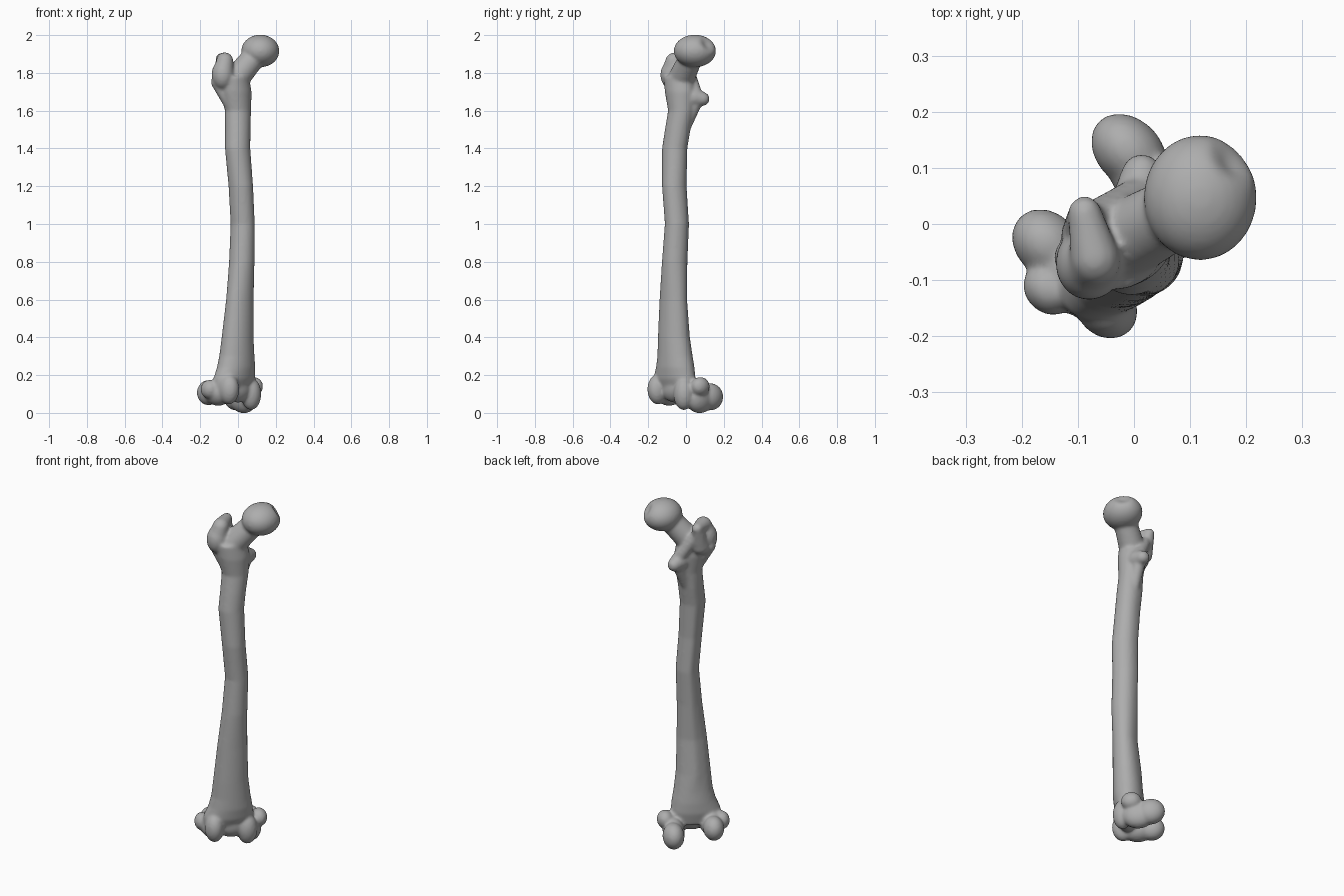
import bpy, bmesh, math
from mathutils import Vector, Matrix

cube = bpy.data.objects.get("Cube")
if cube:
    bpy.data.objects.remove(cube, do_unlink=True)

bone_grey = bpy.data.materials.new("bone_grey")
bone_grey.use_nodes = True
colour = (0.42, 0.42, 0.42, 1)
bone_grey.diffuse_color = colour
bone_grey.node_tree.nodes["Principled BSDF"].inputs["Base Color"].default_value = colour

TWIST = Matrix.Rotation(math.radians(45), 4, 'Z')   # knee axis against hip axis
bm = bmesh.new()


def blob(centre, radii, frame=Matrix.Identity(4)):
    """Ellipsoid in the given frame; returns its vertices."""
    place = frame @ Matrix.Translation(centre) @ Matrix.Diagonal((*radii, 1))
    return bmesh.ops.create_uvsphere(bm, u_segments=32, v_segments=20,
                                     radius=1, matrix=place)["verts"]


def limb(p, rp, q, rq, steps=8):
    """Tapered rounded rod made of closely spaced balls."""
    p, q = Vector(p), Vector(q)
    for i in range(steps + 1):
        t = i / steps
        blob(p.lerp(q, t), [rp + (rq - rp) * t] * 3)


def shaft(rows, sides=32):
    """Loft of twisted ovals with a ridge along the back."""
    rings = []
    for z, x, y, wide, deep in rows:
        ridge = 0.1 if 0.35 < z < 1.6 else 0
        ring = []
        for i in range(sides):
            a = math.tau * i / sides
            k = 1 + ridge * math.exp(-((a - math.pi / 2) / 0.3) ** 2)
            p = TWIST @ Vector((wide * k * math.cos(a), deep * k * math.sin(a), 0))
            ring.append(bm.verts.new(p + Vector((x, y, z))))
        rings.append(ring)
    for low, high in zip(rings, rings[1:]):
        for i in range(sides):
            j = (i + 1) % sides
            bm.faces.new((low[i], low[j], high[j], high[i]))
    bm.faces.new(rings[0][::-1])
    bm.faces.new(rings[-1])


# shaft: height, centre x, centre y, half width, half depth
shaft([
    (0.11, -0.03, -0.06, 0.13, 0.06),
    (0.18, -0.02, -0.06, 0.135, 0.08),
    (0.24, -0.01, -0.057, 0.118, 0.083),
    (0.3, -0.006, -0.058, 0.105, 0.08),
    (0.4, -0.002, -0.064, 0.094, 0.074),
    (0.6, 0.01, -0.067, 0.081, 0.064),
    (0.8, 0.02, -0.06, 0.068, 0.067),
    (1.0, 0.025, -0.048, 0.062, 0.066),
    (1.2, 0.015, -0.062, 0.063, 0.067),
    (1.4, -0.002, -0.06, 0.069, 0.065),
    (1.5, -0.001, -0.044, 0.069, 0.066),
    (1.6, 0, -0.026, 0.072, 0.066),
    (1.7, -0.01, -0.03, 0.088, 0.076),
    (1.78, -0.02, -0.04, 0.085, 0.07)])

# ball head with its small pit
centre = Vector((0.118, 0.047, 1.916))
head = blob(centre, (0.101, 0.112, 0.086))
pit = centre + Vector((0.06, 0.07, 0.04))
for v in head:
    near = max(0, 1 - (v.co - pit).length / 0.05)
    v.co += (centre - v.co) * near * 0.25

# neck
limb((-0.01, -0.025, 1.77), 0.07, (0.09, 0.03, 1.89), 0.062)

# greater trochanter: body, crown, hooked tip and outer spur
blob((-0.08, -0.07, 1.79), (0.06, 0.066, 0.08))
limb((-0.08, -0.075, 1.8), 0.056, (-0.068, -0.065, 1.862), 0.044)
limb((-0.07, -0.06, 1.865), 0.044, (-0.088, 0.02, 1.875), 0.03)
limb((-0.088, 0.018, 1.87), 0.03, (-0.08, -0.02, 1.76), 0.05)
limb((-0.11, -0.06, 1.75), 0.034, (-0.05, -0.05, 1.64), 0.03)

# lesser trochanter and the crest that leads to it
limb((-0.075, 0.01, 1.83), 0.03, (0.01, 0.05, 1.69), 0.036)
limb((0.01, 0.04, 1.67), 0.05, (0.014, 0.088, 1.662), 0.037)
limb((0.01, 0.05, 1.64), 0.035, (0.0, 0.0, 1.52), 0.03)

# knee end, laid out across (first) and front to back (second)
for place, size in [
        ((-0.135, 0.085, 0.107), (0.056, 0.068, 0.067)),   # outer condyle, back
        ((-0.137, 0.01, 0.108), (0.066, 0.09, 0.07)),      # outer condyle, middle
        ((-0.14, -0.07, 0.125), (0.052, 0.06, 0.08)),      # outer condyle, front
        ((-0.19, 0.025, 0.125), (0.042, 0.05, 0.05)),      # outer knob
        ((0.085, 0.098, 0.085), (0.058, 0.076, 0.072)),    # inner condyle, back
        ((0.072, 0.03, 0.078), (0.058, 0.09, 0.08)),       # inner condyle, middle
        ((0.04, -0.058, 0.1), (0.055, 0.052, 0.085)),      # inner condyle, front
        ((0.112, -0.005, 0.14), (0.045, 0.055, 0.05)),     # inner knob
        ((-0.04, -0.04, 0.125), (0.09, 0.055, 0.07))]:     # groove between
    blob(place, size, TWIST)

# fuse the parts into one smooth surface
mesh = bpy.data.meshes.new("thigh_bone")
bm.to_mesh(mesh)
bm.free()
mesh.materials.append(bone_grey)
for poly in mesh.polygons:
    poly.use_smooth = True
bone = bpy.data.objects.new("thigh_bone", mesh)
bpy.context.collection.objects.link(bone)
fuse = bone.modifiers.new("fuse", 'REMESH')
fuse.mode = 'VOXEL'
fuse.voxel_size = 0.008
fuse.use_smooth_shade = True
soften = bone.modifiers.new("soften", 'SMOOTH')
soften.factor = 0.5
soften.iterations = 8
